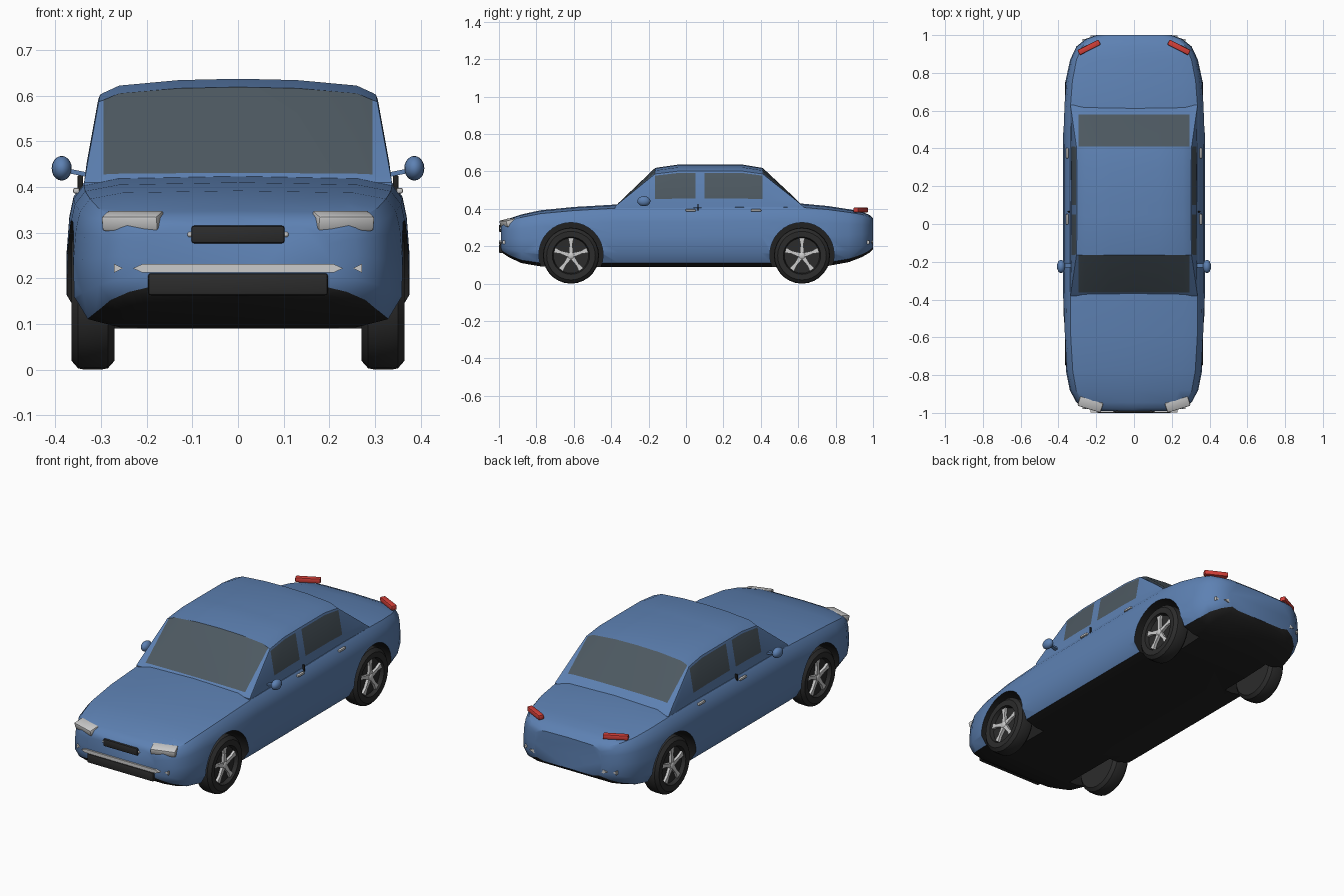
import bpy, bmesh, math
from mathutils import Vector, Matrix

if "Cube" in bpy.data.objects:
    bpy.data.objects.remove(bpy.data.objects["Cube"])


def material(name, r, g, b):
    m = bpy.data.materials.new(name)
    m.use_nodes = True
    m.diffuse_color = (r, g, b, 1)
    m.node_tree.nodes["Principled BSDF"].inputs["Base Color"].default_value = (r, g, b, 1)
    return m


PAINT = material("blue paint", .11, .22, .45)
BLACK = material("black underbody", .015, .015, .015)
GLASS = material("grey glass", .075, .1, .12)
RUBBER = material("dark rubber", .025, .025, .025)
SILVER = material("silver", .6, .6, .6)
RED = material("red lamp", .65, .05, .04)


def finish(name, bm, mats, smooth=None):
    bmesh.ops.recalc_face_normals(bm, faces=bm.faces)
    mesh = bpy.data.meshes.new(name)
    bm.to_mesh(mesh)
    bm.free()
    for m in mats:
        mesh.materials.append(m)
    ob = bpy.data.objects.new(name, mesh)
    bpy.context.collection.objects.link(ob)
    if smooth:
        shade(ob, smooth)
    return ob


def shade(ob, degrees):
    bpy.ops.object.select_all(action='DESELECT')
    ob.select_set(True)
    bpy.context.view_layer.objects.active = ob
    bpy.ops.object.shade_smooth_by_angle(angle=math.radians(degrees))


def loft(name, rings, mats, rule, smooth):
    """Skin closed rings in order and cap both ends; rule(i, j) picks the slot."""
    bm = bmesh.new()
    rows = [[bm.verts.new(p) for p in ring] for ring in rings]
    n = len(rows[0])
    for i in range(len(rows) - 1):
        for j in range(n):
            k = (j + 1) % n
            f = bm.faces.new((rows[i][j], rows[i][k], rows[i + 1][k], rows[i + 1][j]))
            f.material_index = rule(i, j)
    bm.faces.new(rows[0])
    bm.faces.new(rows[-1])
    return finish(name, bm, mats, smooth)


def solid(name, points, depth, mat):
    """Extrude a flat outline along a vector."""
    bm = bmesh.new()
    low = [bm.verts.new(p) for p in points]
    high = [bm.verts.new(Vector(p) + Vector(depth)) for p in points]
    bm.faces.new(low)
    bm.faces.new(high)
    for j in range(len(low)):
        k = (j + 1) % len(low)
        bm.faces.new((low[j], low[k], high[k], high[j]))
    return finish(name, bm, [mat])


def block(name, centre, size, mat, turn=0, tilt=0, bevel=.006):
    bm = bmesh.new()
    bmesh.ops.create_cube(bm, size=1)
    bmesh.ops.scale(bm, vec=size, verts=bm.verts)
    bmesh.ops.bevel(bm, geom=bm.edges[:], offset=bevel, segments=2, affect='EDGES', profile=.5)
    bm.transform(Matrix.Translation(centre) @ Matrix.Rotation(math.radians(turn), 4, 'Z')
                 @ Matrix.Rotation(math.radians(tilt), 4, 'X'))
    return finish(name, bm, [mat], 40)


def ball(name, centre, radii, mat):
    bm = bmesh.new()
    bmesh.ops.create_uvsphere(bm, u_segments=16, v_segments=10, radius=1)
    bm.transform(Matrix.Translation(centre) @ Matrix.Diagonal((*radii, 1)))
    return finish(name, bm, [mat], 60)


def mirrored(half):
    return half + [(-x, y, z) for x, y, z in half[-2:0:-1]]


# Lower body: y, half width, bottom, top
stations = [(-.99, .2, .175, .315), (-.975, .26, .16, .335), (-.945, .305, .14, .348),
            (-.88, .34, .11, .37), (-.78, .36, .093, .392), (-.6, .372, .09, .41),
            (-.36, .375, .09, .424), (0, .375, .09, .425), (.4, .375, .09, .43),
            (.62, .374, .09, .428), (.76, .362, .095, .415), (.87, .338, .115, .398),
            (.94, .305, .142, .385), (.98, .255, .165, .368), (1, .2, .185, .35)]
section = [(0, 0), (.72, 0), (.915, .06), (1, .22), (1, .5), (.985, .72),
           (.96, .85), (.9, .94), (.7, .985), (0, 1)]
rings = [mirrored([(w * u, y, b + (t - b) * v) for u, v in section]) for y, w, b, t in stations]
last = len(rings[0]) - 1
body = loft("body", rings, [PAINT, BLACK], lambda i, j: int(j < 2 or j > last - 2), None)

# Wheel arches cut into the body
AXLES = (-.615, .62)
for side in (1, -1):
    for y in AXLES:
        ends = []
        for x in (.22, .5):
            ends.append([(side * x, y + .172 * math.cos(a * math.tau / 32),
                          .155 + .172 * math.sin(a * math.tau / 32)) for a in range(32)])
        cutter = loft("arch_cutter", ends, [PAINT, BLACK], lambda i, j: 1, None)
        for f in cutter.data.polygons:
            f.material_index = 1
        cutter.hide_render = True
        mod = body.modifiers.new("arch", 'BOOLEAN')
        mod.operation, mod.solver, mod.object = 'DIFFERENCE', 'EXACT', cutter
        bpy.context.view_layer.objects.active = body
        bpy.ops.object.modifier_apply(modifier=mod.name)
        bpy.data.objects.remove(cutter)
shade(body, 35)

# Cabin: y and height share; glass is chosen by grid cell
cabin_rows = [(-.38, 0), (-.362, .09), (-.165, .92), (-.04, 1), (.05, 1), (.1, 1),
              (.3, 1), (.41, .92), (.58, .22), (.63, 0)]
SIDE_X, BASE = .337, .41
sill_to_roof = [(.331, .455), (.306, .592), (.302, .602)]
roof_half = [(.295, .606), (.26, .622), (.13, .634), (0, .637)]
rings = []
for y, s in cabin_rows:
    half = [(0, y, .38), (SIDE_X, y, .38)]
    half += [(SIDE_X + (x - SIDE_X) * s, y, BASE + (z - BASE) * s) for x, z in sill_to_roof]
    half += [(x, y, BASE + (z - BASE) * s) for x, z in roof_half]
    rings.append(mirrored(half))
last = len(rings[0]) - 1


def cabin_slot(i, j):
    j = min(j, last - j)
    screen = i in (1, 7) and j >= 5
    window = i in (2, 3, 5, 6) and j == 2
    return int(screen or window)


loft("cabin", rings, [PAINT, GLASS], cabin_slot, 20)

# Wheels: turned tyre with five spokes and a hub
tyre = [(.13, 0), (.147, .015), (.15, .03), (.15, .065), (.147, .08),
        (.13, .095), (.1, .093), (.094, .072), (.02, .07)]
spoke = [(.012, -.012), (.06, -.008), (.093, -.015), (.093, .015), (.06, .008), (.012, .012)]
for side, hand in ((1, "left"), (-1, "right")):
    for y, end in zip(AXLES, ("front", "rear")):
        label = f"{end}_{hand}"
        rings = [[(side * (.27 + u), y + r * math.cos(a * math.tau / 28),
                   .15 + r * math.sin(a * math.tau / 28)) for a in range(28)] for r, u in tyre]
        loft(label + "_tyre", rings, [RUBBER], lambda i, j: 0, 35)
        for n in range(5):
            c, s = (f(math.pi / 2 + n * math.tau / 5) for f in (math.cos, math.sin))
            outline = [(side * .34, y + p * c - q * s, .15 + p * s + q * c) for p, q in spoke]
            solid(f"{label}_spoke", outline, (side * .015, 0, 0), SILVER)
        ball(label + "_hub", (side * .35, y, .15), (.01, .02, .02), SILVER)

# Parts that repeat on both sides
for side, hand in ((1, "left"), (-1, "right")):
    block(hand + "_headlight", (side * .23, -.952, .326), (.128, .055, .034), SILVER, side * 17, 15)
    block(hand + "_tail_light", (side * .238, .935, .394), (.125, .03, .026), RED, side * -27)
    ball(hand + "_mirror", (side * .386, -.225, .441), (.022, .035, .027), PAINT)
    solid(hand + "_mirror_stalk", [(side * .32, -.23, .42), (side * .32, -.21, .42),
          (side * .32, -.21, .43), (side * .32, -.23, .43)], (side * .06, 0, .012), PAINT)
    for y in (.025, .375):
        block(hand + "_door_handle", (side * .354, y, .392), (.014, .055, .012), SILVER, bevel=.004)
    block(hand + "_door_seam", (side * .345, .065, .408), (.012, .006, .034), BLACK, bevel=.001)
    ball(hand + "_grille_stud", (side * .105, -.985, .296), (.007, .01, .007), SILVER)
    for end, name in ((-1, "front"), (1, "rear")):
        marker = [(side * x, end * .95, z) for x, z in ((.272, .212), (.252, .222), (.272, .232))]
        solid(f"{name}_{hand}_marker", marker, (0, end * .03, 0), SILVER)

# Grilles and bumper strips
block("upper_grille", (0, -.985, .296), (.204, .03, .039), RUBBER)
block("lower_grille", (0, -.985, .187), (.394, .03, .048), RUBBER)
strip = [(-.23, .222), (-.21, .213), (.21, .213), (.23, .222), (.21, .231), (-.21, .231)]
for end, name in ((-1, "front"), (1, "rear")):
    solid(name + "_bumper_strip", [(x, end * .965, z) for x, z in strip], (0, end * .034, 0), SILVER)
